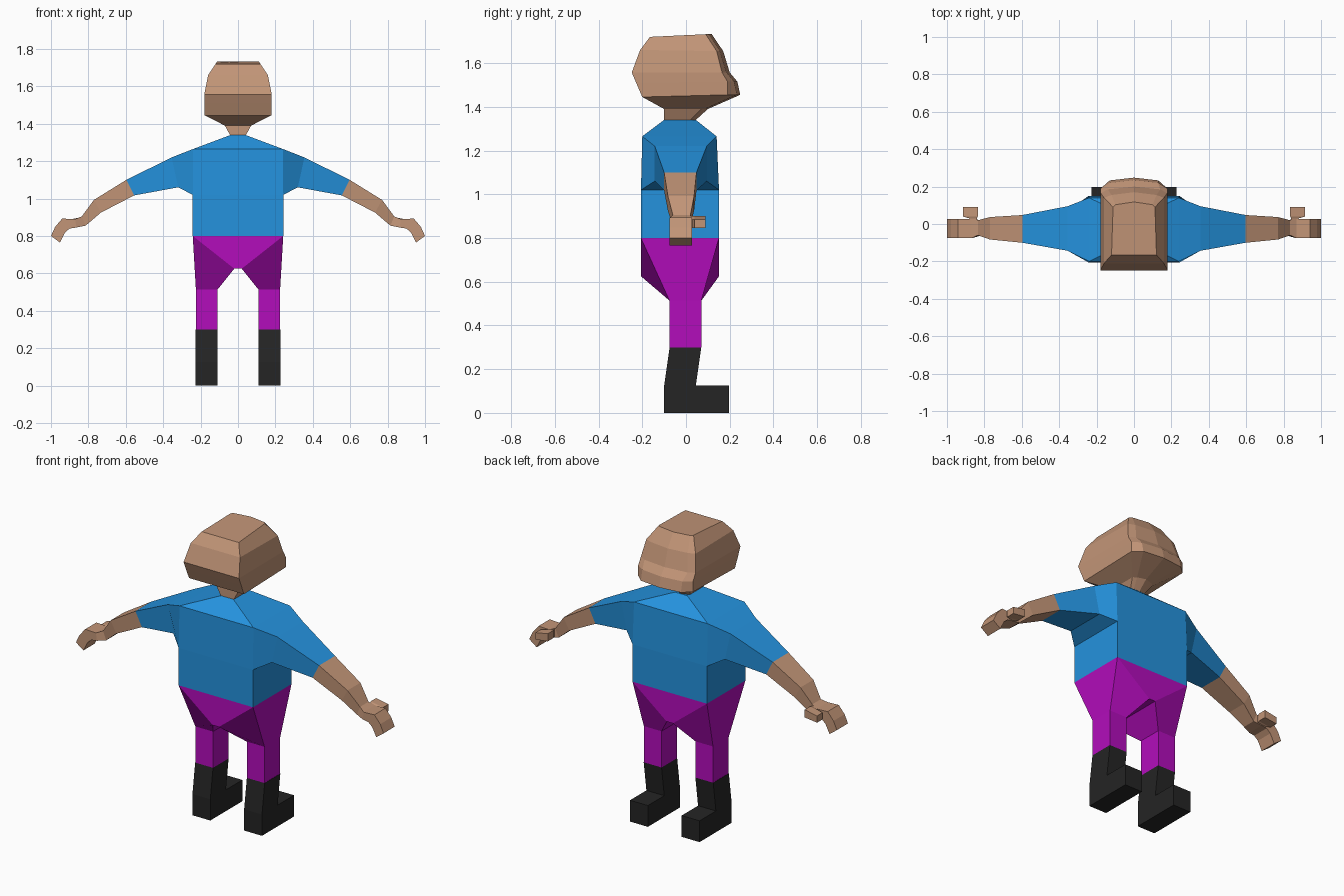
import bpy, bmesh

if "Cube" in bpy.data.objects:
    bpy.data.objects.remove(bpy.data.objects["Cube"])


def material(name, rgb):
    m = bpy.data.materials.new(name)
    m.diffuse_color = (*rgb, 1)
    m.use_nodes = True
    m.node_tree.nodes["Principled BSDF"].inputs["Base Color"].default_value = m.diffuse_color
    return m


SKIN = material("skin", (0.54, 0.30, 0.185))
BLUE = material("shirt blue", (0.018, 0.29, 0.73))
PURPLE = material("trouser purple", (0.45, 0.004, 0.50))
BLACK = material("boot black", (0.018, 0.018, 0.018))


def finish(name, bm, mat, mirror=False):
    bmesh.ops.recalc_face_normals(bm, faces=bm.faces)
    me = bpy.data.meshes.new(name)
    bm.to_mesh(me)
    bm.free()
    me.materials.append(mat)
    ob = bpy.data.objects.new(name, me)
    bpy.context.collection.objects.link(ob)
    if mirror:
        ob.modifiers.new("mirror", 'MIRROR').use_mirror_merge = False
    return ob


def loft(name, rings, mat, start=False, end=False, mirror=False, skip=()):
    """Skin a list of matching rings; skip holds (ring, side) pairs left open."""
    bm = bmesh.new()
    vs = [[bm.verts.new(p) for p in r] for r in rings]
    n = len(rings[0])
    for i in range(len(vs) - 1):
        for k in range(n):
            if (i, k) not in skip:
                j = (k + 1) % n
                bm.faces.new((vs[i][k], vs[i][j], vs[i + 1][j], vs[i + 1][k]))
    if start:
        bm.faces.new(vs[0])
    if end:
        bm.faces.new(vs[-1])
    return finish(name, bm, mat, mirror)


def rect(w, y0, y1, z):
    return [(-w, y0, z), (w, y0, z), (w, y1, z), (-w, y1, z)]


def limb(xt, zt, xb, zb, y0, y1):
    """Slanted arm section from its top edge and bottom edge."""
    return [(xt, y0, zt), (xt, y1, zt), (xb, y1, zb), (xb, y0, zb)]


def head_ring(zb, zf, yb, wb, ys, ws, yf, wf):
    """Square at the rear, faceted and creased at the face."""
    return [(-wb, yb, zb), (wb, yb, zb), (ws, ys, zf), (wf, yf - 0.015, zf),
            (0, yf, zf), (-wf, yf - 0.015, zf), (-ws, ys, zf)]


# Head and neck
loft("head", [
    head_ring(1.34, 1.34, -0.10, 0.043, 0.02, 0.043, 0.045, 0.03),
    head_ring(1.39, 1.39, -0.10, 0.07, 0.07, 0.07, 0.10, 0.05),
    head_ring(1.445, 1.455, -0.20, 0.178, 0.19, 0.178, 0.248, 0.13),
    head_ring(1.51, 1.515, -0.228, 0.18, 0.19, 0.178, 0.235, 0.13),
    head_ring(1.557, 1.557, -0.248, 0.18, 0.165, 0.178, 0.20, 0.14),
    head_ring(1.66, 1.655, -0.21, 0.16, 0.14, 0.16, 0.17, 0.12),
    head_ring(1.72, 1.732, -0.165, 0.12, 0.09, 0.112, 0.118, 0.10),
], SKIN, end=True)

# Shirt body, open where the sleeves join
loft("shirt", [
    rect(0.242, -0.206, 0.151, 0.80),
    rect(0.242, -0.206, 0.151, 1.02),
    rect(0.24, -0.20, 0.14, 1.265),
    rect(0.04, -0.10, 0.045, 1.34),
], BLUE, end=True, skip={(1, 1), (1, 3)})

# Sleeves
cuff = limb(0.597, 1.10, 0.555, 1.017, -0.10, 0.048)
loft("sleeve", [
    [(0.24, -0.20, 1.265), (0.24, 0.14, 1.265),
     (0.242, 0.151, 1.02), (0.242, -0.206, 1.02)],
    limb(0.355, 1.22, 0.32, 1.06, -0.143, 0.095),
    cuff,
], BLUE, mirror=True)

# Forearms running into curled hands
loft("forearm_hand", [
    cuff,
    limb(0.77, 0.993, 0.733, 0.925, -0.083, 0.037),
    limb(0.835, 0.905, 0.815, 0.855, -0.06, 0.02),
    limb(0.87, 0.89, 0.865, 0.845, -0.076, 0.027),
    limb(0.94, 0.893, 0.90, 0.84, -0.076, 0.027),
    limb(0.978, 0.848, 0.925, 0.818, -0.076, 0.027),
    limb(1.0, 0.80, 0.952, 0.765, -0.076, 0.027),
], SKIN, end=True, mirror=True)

# Thumbs with a wider tip
loft("thumb", [[(x0, y, 0.90), (x1, y, 0.885), (x1, y, 0.845), (x0, y, 0.855)]
               for x0, x1, y in ((0.84, 0.88, 0.0), (0.84, 0.88, 0.03),
                                 (0.835, 0.915, 0.04), (0.835, 0.915, 0.09))],
     SKIN, end=True, mirror=True)

# Trouser seat: front and rear panels narrowing to the crotch strip
bm = bmesh.new()
waist = [bm.verts.new(p) for p in rect(0.242, -0.206, 0.151, 0.80)]
crotch = [bm.verts.new(p) for p in rect(0.02, -0.206, 0.151, 0.625)]
for a, b in ((0, 1), (2, 3)):
    bm.faces.new((waist[a], waist[b], crotch[b], crotch[a]))
bm.faces.new(crotch)
finish("trouser_seat", bm, PURPLE)

# Trouser legs
leg = [(0.225, -0.075), (0.225, 0.07), (0.11, 0.07), (0.11, -0.075)]
loft("trouser_leg", [
    [(0.242, -0.206, 0.80), (0.242, 0.151, 0.80),
     (0.02, 0.151, 0.625), (0.02, -0.206, 0.625)],
    [(x, y, 0.513) for x, y in leg],
    [(x, y, 0.30) for x, y in leg],
], PURPLE, mirror=True)

# Boots from a side profile
boot = [(-0.075, 0.30), (-0.10, 0.125), (-0.10, 0), (0.197, 0),
        (0.197, 0.125), (0.045, 0.125), (0.07, 0.30)]
loft("boot", [[(x, y, z) for y, z in boot] for x in (0.11, 0.226)],
     BLACK, start=True, end=True, mirror=True)
